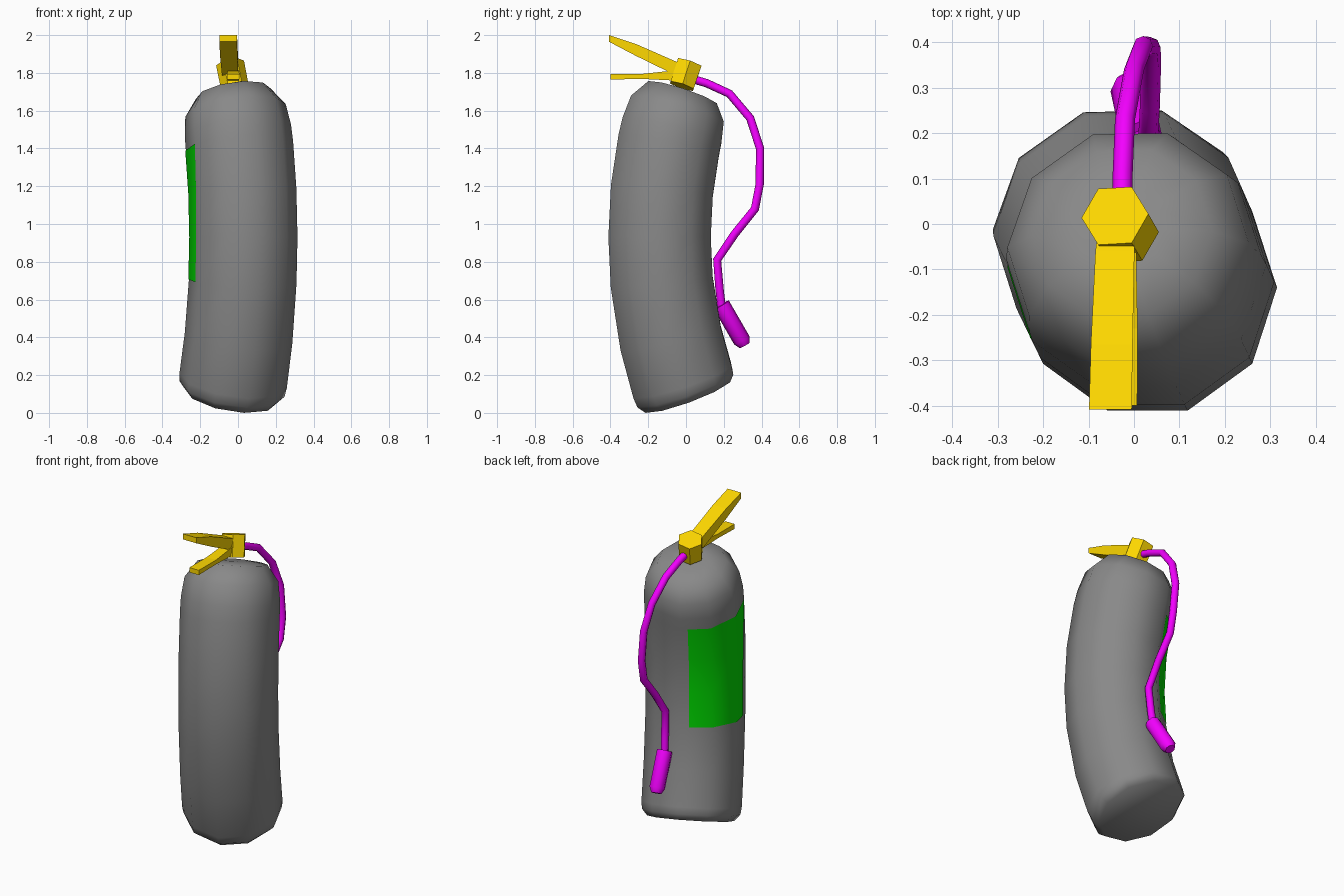
import bpy, bmesh
from math import sin, cos, pi, radians
from mathutils import Vector

if "Cube" in bpy.data.objects:
    bpy.data.objects.remove(bpy.data.objects["Cube"])


def material(name, color):
    m = bpy.data.materials.new(name)
    m.diffuse_color = (*color, 1)
    m.use_nodes = True
    m.node_tree.nodes["Principled BSDF"].inputs["Base Color"].default_value = m.diffuse_color
    return m


GREY = material("dark_grey", (0.25, 0.25, 0.25))
GOLD = material("gold", (1.0, 0.69, 0.0))
MAGENTA = material("magenta", (0.9, 0.0, 1.0))
GREEN = material("green", (0.0, 0.72, 0.0))


def loft(name, rings, mat=None, smooth=None, closed=True):
    """Skin a list of equal-length point rings; closed rings get end caps."""
    bm = bmesh.new()
    vs = [[bm.verts.new(p) for p in r] for r in rings]
    n = len(vs[0])
    for a, b in zip(vs, vs[1:]):
        for i in range(n if closed else n - 1):
            j = (i + 1) % n
            bm.faces.new((a[i], a[j], b[j], b[i]))
    if closed:
        bm.faces.new(vs[0])
        bm.faces.new(vs[-1])
        bmesh.ops.recalc_face_normals(bm, faces=bm.faces)
    me = bpy.data.meshes.new(name)
    bm.to_mesh(me)
    bm.free()
    ob = bpy.data.objects.new(name, me)
    bpy.context.collection.objects.link(ob)
    if mat:
        me.materials.append(mat)
    if smooth:
        bpy.ops.object.select_all(action='DESELECT')
        ob.select_set(True)
        bpy.context.view_layer.objects.active = ob
        bpy.ops.object.shade_smooth_by_angle(angle=radians(smooth))
    return ob


def tube(name, pts, radii, sides, mat, smooth=None):
    """Tube through points with a radius at each one."""
    pts = [Vector(p) for p in pts]
    rings = []
    for i, p in enumerate(pts):
        d_in = (p - pts[max(i - 1, 0)]).normalized()
        d_out = (pts[min(i + 1, len(pts) - 1)] - p).normalized()
        t = (d_in + d_out).normalized()
        u = Vector((1, 0, 0))
        u = (u - t * u.dot(t)).normalized()
        v = t.cross(u)
        rings.append([p + radii[i] * (u * cos(2 * pi * k / sides) + v * sin(2 * pi * k / sides))
                      for k in range(sides)])
    return loft(name, rings, mat, smooth)


# Bend: arc of radius R, curving toward E
R = 2.24
MID = Vector((0.03, -0.14, 0.93))
E = Vector((-0.42, 0.9075, 0))
P = Vector((0.9075, 0.42, 0))


def bent(x, y, theta):
    o = Vector((x, y, 0))
    d = o.dot(E)
    return MID + E * (R - (R - d) * cos(theta)) + P * o.dot(P) + Vector((0, 0, (R - d) * sin(theta)))


def corner(k, r):
    return r * cos(k * pi / 5), r * sin(k * pi / 5)


# Tank: ten-sided bent cylinder with rounded shoulder
profile = [(-0.383, 0.25), (-0.366, 0.282), (-0.345, 0.287), (-0.24, 0.286), (-0.106, 0.285),
           (0, 0.285), (0.11, 0.285), (0.218, 0.285), (0.255, 0.283), (0.304, 0.268),
           (0.346, 0.2), (0.353, 0.09)]
loft("tank", [[bent(*corner(k, r), t) for k in range(10)] for t, r in profile], GREY, 60)

# Label: strip hugging the left side of the tank
RL = 0.288


def on_face(k, f):
    a, b = Vector(corner(k, RL)), Vector(corner(k + 1, RL))
    return tuple(a.lerp(b, f))


loft("label", [[bent(*q, t) for q in (on_face(5, f), corner(5, RL), corner(4, RL), on_face(3, 0.26))]
               for t, f in ((0.218, 0.95), (0.11, 0.75), (0, 0.65), (-0.106, 0.7))],
     GREEN, 60, closed=False)

# Valve: leaning hexagonal block
tube("valve", [(-0.018, -0.022, 1.73), (-0.042, 0.018, 1.852)], [0.074, 0.075], 6, GOLD)


# Levers: stations of (centre x, y, top z, bottom z, half width)
def lever(name, stations):
    loft(name, [[(x - w, y, a), (x + w, y, a), (x + w, y, b), (x - w, y, b)]
                for x, y, a, b, w in stations], GOLD)


lever("upper_lever", [(-0.052, -0.408, 2.0, 1.965, 0.047), (-0.049, -0.265, 1.953, 1.89, 0.046),
                      (-0.042, -0.06, 1.863, 1.79, 0.043), (-0.04, 0, 1.84, 1.775, 0.038)])
lever("lower_lever", [(-0.026, -0.4, 1.795, 1.765, 0.033), (-0.025, -0.23, 1.795, 1.768, 0.033),
                      (-0.025, -0.07, 1.812, 1.76, 0.03), (-0.025, 0, 1.815, 1.755, 0.03)])

# Hose from the back of the valve
hose = [(-0.026, 0.02, 1.772), (-0.025, 0.11, 1.745), (-0.02, 0.23, 1.69), (0.0, 0.34, 1.56),
        (0.02, 0.392, 1.4), (0.036, 0.39, 1.21), (0.038, 0.365, 1.08), (0.035, 0.26, 0.95),
        (0.03, 0.165, 0.81), (0.022, 0.178, 0.65), (0.016, 0.19, 0.55)]
tube("hose", hose, [0.022] * len(hose), 8, MAGENTA, 50)

# Nozzle at the hose end
tube("nozzle", [(0.017, 0.187, 0.572), (-0.006, 0.295, 0.385), (-0.01, 0.31, 0.358)],
     [0.046, 0.046, 0.03], 8, MAGENTA, 50)
